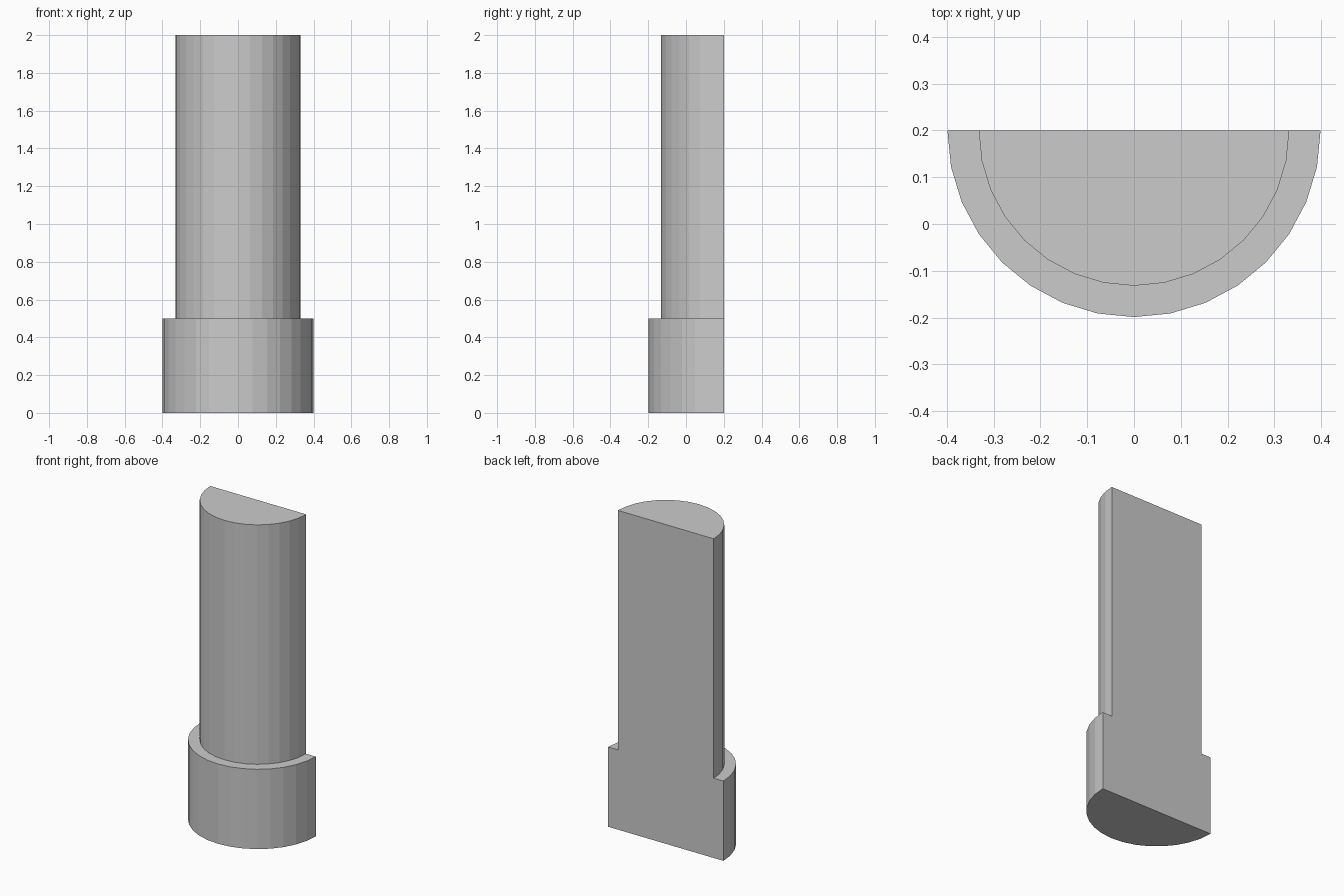
import bpy, bmesh, math

if "Cube" in bpy.data.objects:
    bpy.data.objects.remove(bpy.data.objects["Cube"])

STEPS = 16          # facets around the half circle
BACK_Y = 0.2        # flat back plane


def half_ring(bm, radius, z):
    """Row of vertices along a half circle bulging towards -y."""
    row = []
    for i in range(STEPS + 1):
        a = math.pi + math.pi * i / STEPS
        row.append(bm.verts.new((radius * math.cos(a), BACK_Y + radius * math.sin(a), z)))
    return row


bm = bmesh.new()

# Wide base, ledge and narrower column as one stepped profile
rows = [half_ring(bm, r, z) for r, z in
        [(0.399, 0.0), (0.399, 0.5), (0.332, 0.5), (0.332, 2.0)]]
for low, high in zip(rows, rows[1:]):
    for i in range(STEPS):
        bm.faces.new((low[i], low[i + 1], high[i + 1], high[i]))

# Bottom, top and flat back
bm.faces.new(rows[0][::-1])
bm.faces.new(rows[-1])
bm.faces.new([r[0] for r in rows] + [r[-1] for r in reversed(rows)])
bmesh.ops.recalc_face_normals(bm, faces=bm.faces)

mesh = bpy.data.meshes.new("half_column")
bm.to_mesh(mesh)
bm.free()
bpy.context.collection.objects.link(bpy.data.objects.new("half_column", mesh))
